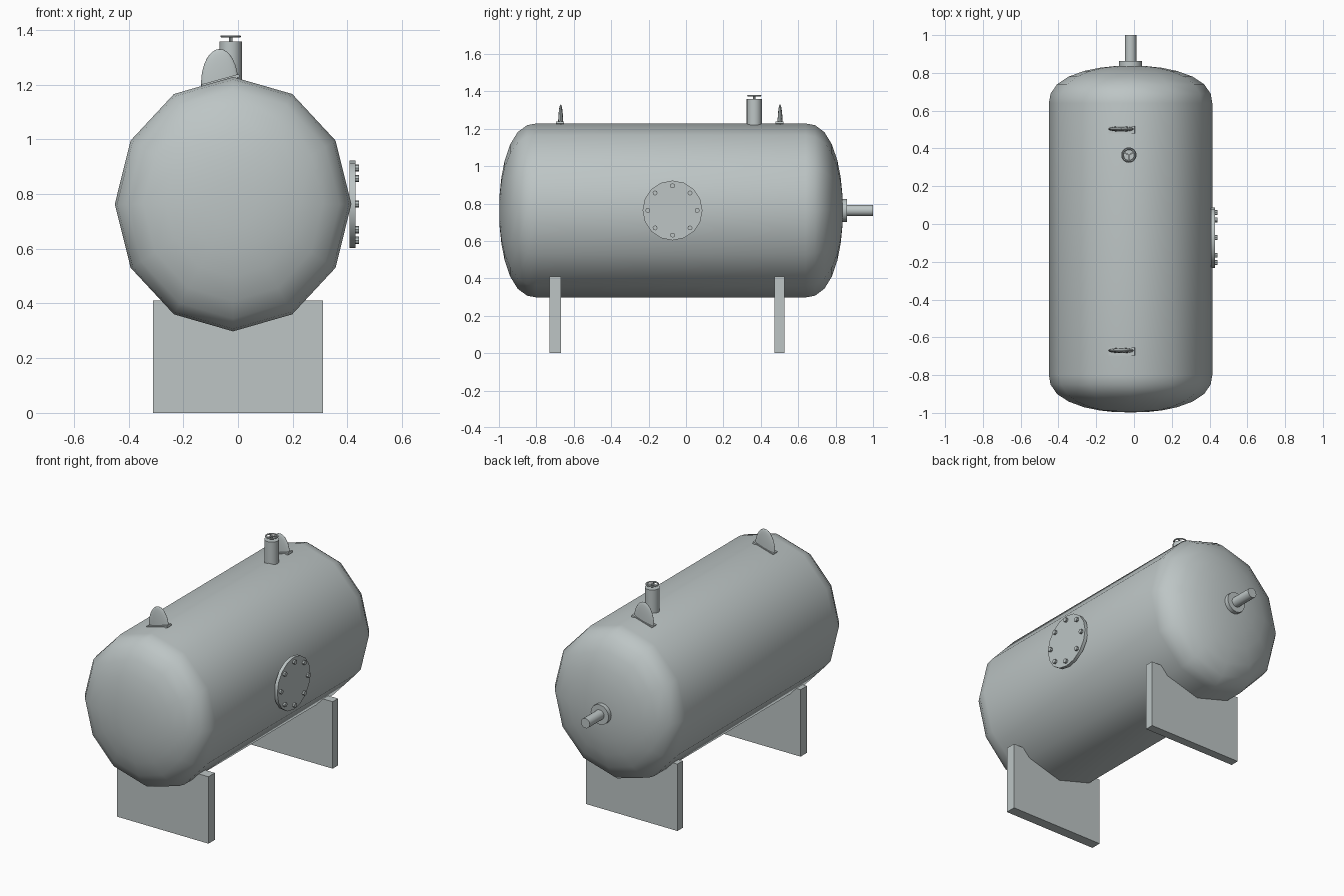
import bpy, bmesh
from math import sin, cos, pi, radians
from mathutils import Matrix, Vector

if "Cube" in bpy.data.objects:
    bpy.data.objects.remove(bpy.data.objects["Cube"])

steel = bpy.data.materials.new("grey_steel")
steel.use_nodes = True
GREY = (0.51, 0.56, 0.56, 1)
steel.diffuse_color = GREY
steel.node_tree.nodes["Principled BSDF"].inputs["Base Color"].default_value = GREY

CX, CZ = -0.018, 0.763      # tank axis
SQUASH = 0.93               # tank is narrower than tall
TURN = {"X": Matrix.Rotation(pi / 2, 4, "Y"),
        "Y": Matrix.Rotation(-pi / 2, 4, "X"),
        "Z": Matrix.Identity(4)}


def finish(name, bm, smooth=None):
    bmesh.ops.recalc_face_normals(bm, faces=bm.faces)
    mesh = bpy.data.meshes.new(name)
    bm.to_mesh(mesh)
    bm.free()
    mesh.materials.append(steel)
    obj = bpy.data.objects.new(name, mesh)
    bpy.context.collection.objects.link(obj)
    if smooth:
        bpy.ops.object.select_all(action="DESELECT")
        obj.select_set(True)
        bpy.context.view_layer.objects.active = obj
        bpy.ops.object.shade_smooth_by_angle(angle=radians(smooth))
    return obj


def box(name, centre, size, tilt=0):
    bm = bmesh.new()
    bmesh.ops.create_cube(bm, size=1, matrix=Matrix.Translation(centre)
                          @ Matrix.Rotation(tilt, 4, "Y") @ Matrix.Diagonal((*size, 1)))
    return finish(name, bm)


def rod(name, start, length, radius, axis, sides=16):
    """Cylinder growing from start along +axis."""
    bm = bmesh.new()
    bmesh.ops.create_cone(bm, cap_ends=True, segments=sides, radius1=radius,
                          radius2=radius, depth=length,
                          matrix=Matrix.Translation(start) @ TURN[axis]
                          @ Matrix.Translation((0, 0, length / 2)))
    return finish(name, bm, 40)


# Tank: twelve-sided shell with domed ends
dome = [(0, 1), (0.05, 0.98), (0.1, 0.9), (0.14, 0.76),
        (0.17, 0.57), (0.187, 0.38), (0.196, 0.19)]
profile = [(-0.8 - d, r) for d, r in reversed(dome)] + [(0.64 + d, r) for d, r in dome]
bm = bmesh.new()
rings = []
for y, r in profile:
    rings.append([bm.verts.new((CX + 0.465 * SQUASH * r * sin(a), y, CZ + 0.465 * r * cos(a)))
                  for a in (i * pi / 6 for i in range(12))])
for a, b in zip(rings, rings[1:]):
    for i in range(12):
        bm.faces.new((a[i], a[i - 1], b[i - 1], b[i]))
for ring, y in ((rings[0], -0.997), (rings[-1], 0.837)):
    pole = bm.verts.new((CX, y, CZ))
    for i in range(12):
        bm.faces.new((ring[i], ring[i - 1], pole))
finish("tank_shell", bm, 60)

# Support legs
box("front_support", (0, -0.698, 0.205), (0.62, 0.062, 0.41))
box("back_support", (0, 0.5, 0.205), (0.62, 0.052, 0.41))

# Lifting lugs: flattened domes on tilted pads
for name, y in (("front", -0.67), ("back", 0.503)):
    bm = bmesh.new()
    bmesh.ops.create_uvsphere(bm, u_segments=24, v_segments=16, radius=1,
                              matrix=Matrix.Translation((-0.067, y, 1.205))
                              @ Matrix.Diagonal((0.068, 0.014, 0.125, 1)))
    finish(name + "_lifting_lug", bm, 60)
    box(name + "_lug_pad", (-0.064, y - 0.004, 1.214), (0.143, 0.042, 0.012), -0.27)

# Vent pipe with handwheel
VX, VY = -0.027, 0.365
rod("vent_pipe", (VX, VY, 1.18), 0.178, 0.041, "Z")
rod("valve_stem", (VX, VY, 1.35), 0.03, 0.006, "Z", 8)
bm = bmesh.new()
loops = []
for i in range(20):
    a = 2 * pi * i / 20
    loops.append([bm.verts.new((VX + (0.033 + 0.005 * cos(b)) * cos(a),
                                VY + (0.033 + 0.005 * cos(b)) * sin(a), 1.376 + 0.004 * sin(b)))
                  for b in (j * pi / 3 for j in range(6))])
for i in range(20):
    for j in range(6):
        bm.faces.new((loops[i - 1][j - 1], loops[i - 1][j], loops[i][j], loops[i][j - 1]))
for k in range(3):
    bmesh.ops.create_cube(bm, size=1, matrix=Matrix.Translation((VX, VY, 1.376))
                          @ Matrix.Rotation(2 * pi * k / 3 + pi / 6, 4, "Z")
                          @ Matrix.Translation((0.016, 0, 0))
                          @ Matrix.Diagonal((0.033, 0.007, 0.005, 1)))
finish("valve_handwheel", bm, 50)

# Manhole cover with eight bolts
MY = -0.072
cover = rod("manhole_cover", (0.408, MY, CZ), 0.021, 0.16, "X", 16)
for i in range(8):
    a = i * pi / 4
    rod("manhole_bolt_%d" % (i + 1),
        (0.42, MY + 0.132 * sin(a), CZ + 0.132 * cos(a)), 0.022, 0.013, "X", 8)

# Outlet pipe and flange
rod("outlet_flange", (CX, 0.81, CZ), 0.052, 0.061, "Y")
rod("outlet_pipe", (CX, 0.83, CZ), 0.17, 0.03, "Y")
